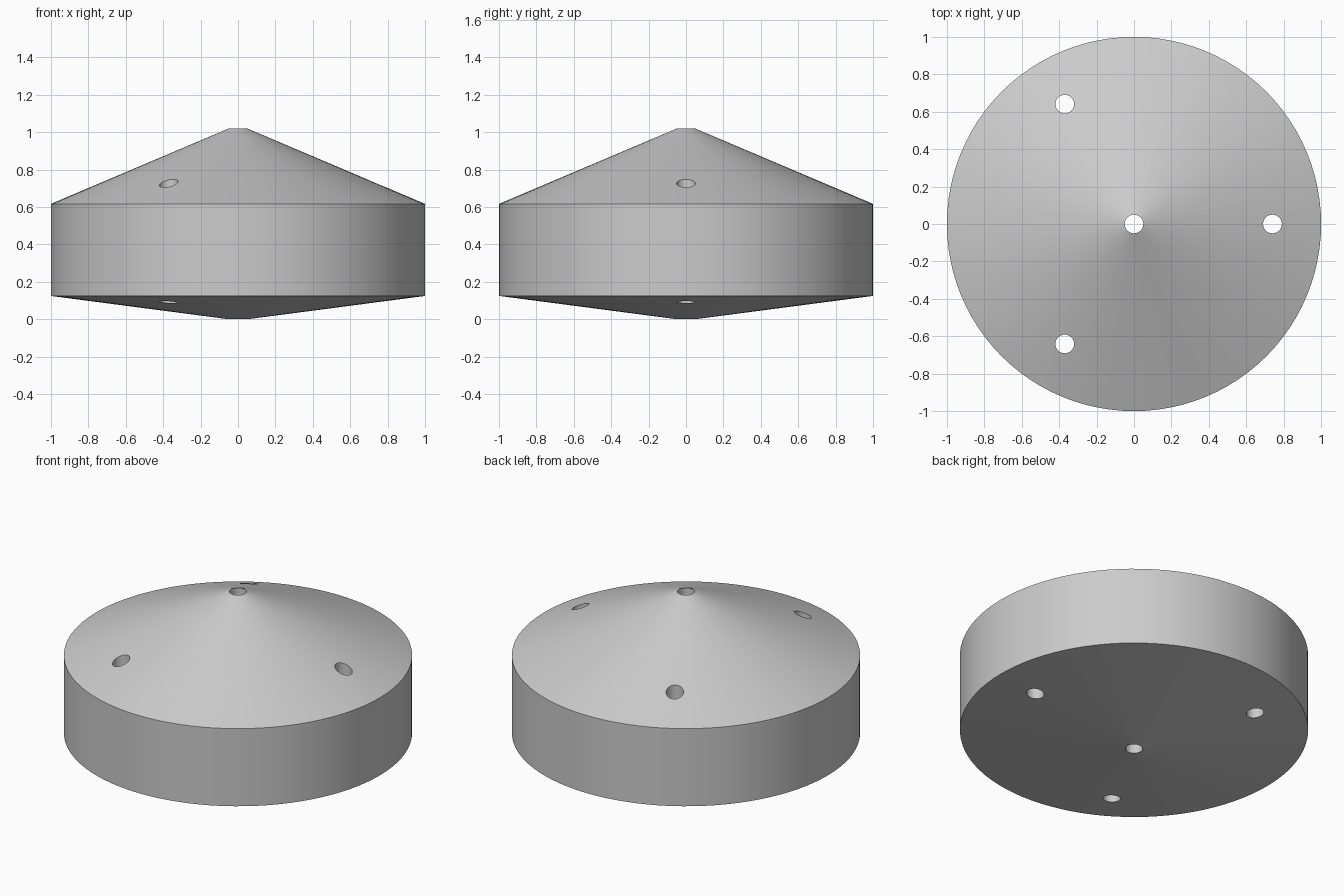
import bpy
import bmesh
import math
from mathutils import Matrix, Vector

if "Cube" in bpy.data.objects:
    bpy.data.objects.remove(bpy.data.objects["Cube"], do_unlink=True)

SEGMENTS = 96
HOLE_RADIUS = 0.05
HOLE_CIRCLE = 0.74

grey = bpy.data.materials.new("plain_grey")
grey.use_nodes = True
colour = (0.6, 0.6, 0.6, 1)
grey.diffuse_color = colour
grey.node_tree.nodes["Principled BSDF"].inputs["Base Color"].default_value = colour


def add_object(name, bm):
    bmesh.ops.recalc_face_normals(bm, faces=bm.faces)
    mesh = bpy.data.meshes.new(name)
    bm.to_mesh(mesh)
    bm.free()
    mesh.materials.append(grey)
    obj = bpy.data.objects.new(name, mesh)
    bpy.context.collection.objects.link(obj)
    return obj


# Body: straight drum with a tall cone above and a shallow cone below
profile = [(0, -0.006), (1, 0.125), (1, 0.617), (0, 1.041)]
bm = bmesh.new()
points = [bm.verts.new((r, 0, z)) for r, z in profile]
edges = [bm.edges.new(pair) for pair in zip(points, points[1:])]
bmesh.ops.spin(bm, geom=points + edges, cent=(0, 0, 0), axis=(0, 0, 1),
               angle=math.tau, steps=SEGMENTS, use_merge=True)
bmesh.ops.remove_doubles(bm, verts=bm.verts, dist=0.0001)
body = add_object("drum_body", bm)

# Vertical through holes: one central, three evenly spaced around it
centres = [Vector((0, 0, 0.5))]
for i in range(3):
    turn = Matrix.Rotation(i * math.tau / 3, 3, "Z")
    centres.append(turn @ Vector((HOLE_CIRCLE, 0, 0.5)))
bm = bmesh.new()
for centre in centres:
    bmesh.ops.create_cone(bm, cap_ends=True, segments=32, radius1=HOLE_RADIUS,
                          radius2=HOLE_RADIUS, depth=2,
                          matrix=Matrix.Translation(centre))
cutter = add_object("hole_cutter", bm)
cutter.hide_render = True

bpy.ops.object.select_all(action="DESELECT")
body.select_set(True)
bpy.context.view_layer.objects.active = body
cut = body.modifiers.new("holes", "BOOLEAN")
cut.operation = "DIFFERENCE"
cut.solver = "EXACT"
cut.object = cutter
bpy.ops.object.modifier_apply(modifier=cut.name)
bpy.data.objects.remove(cutter, do_unlink=True)

bpy.ops.object.shade_smooth_by_angle(angle=math.radians(20))
